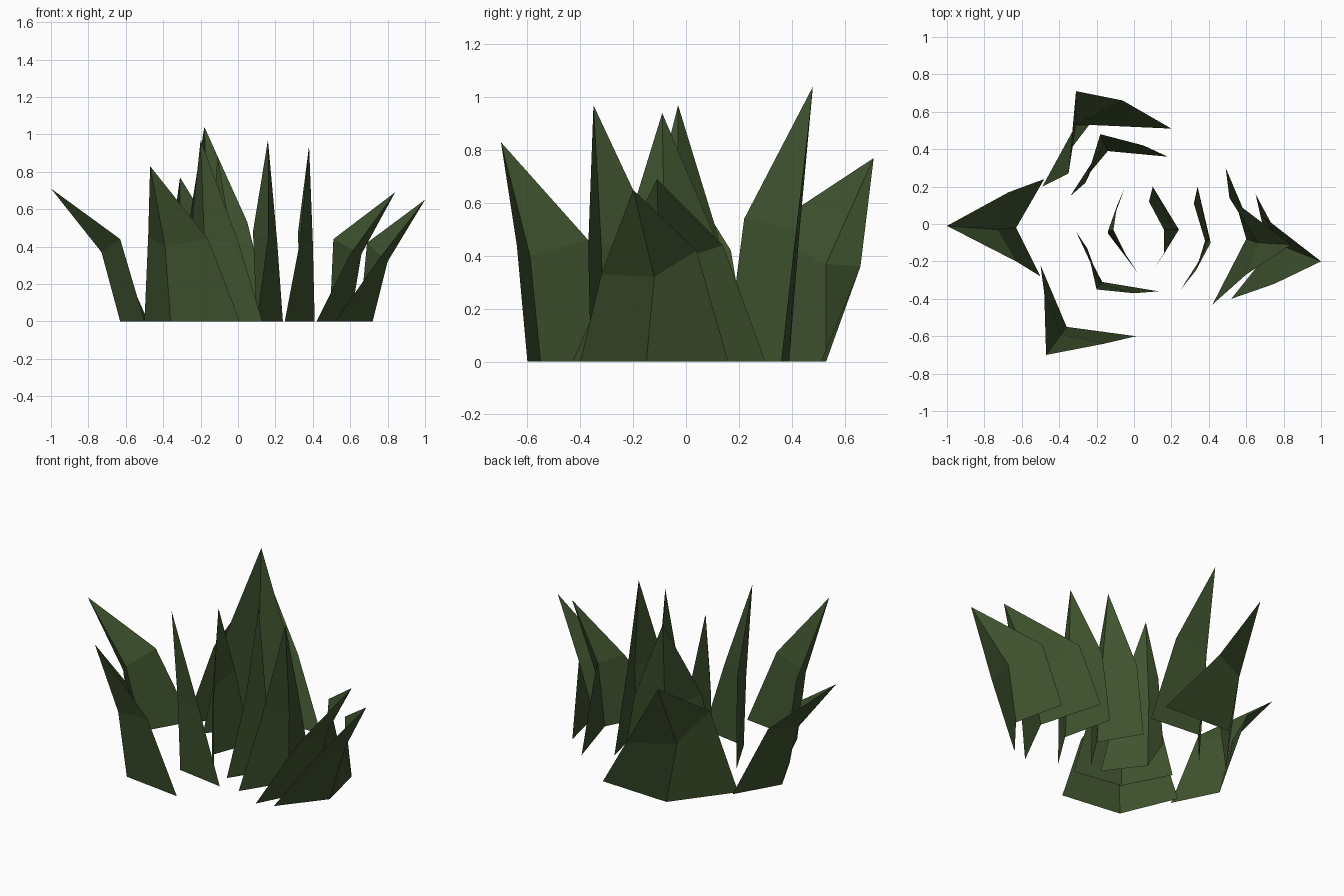
import bpy
import bmesh
from mathutils import Vector

cube = bpy.data.objects.get("Cube")
if cube:
    bpy.data.objects.remove(cube, do_unlink=True)

# One flat dark green for all blades
LEAF_GREEN = (.05, .086, .028, 1)
leaf_material = bpy.data.materials.new("dark_leaf_green")
leaf_material.use_nodes = True
leaf_material.diffuse_color = LEAF_GREEN
shader = leaf_material.node_tree.nodes["Principled BSDF"]
shader.inputs["Base Color"].default_value = LEAF_GREEN
shader.inputs["Roughness"].default_value = .9


def make_blade(name, foot, waist, tip):
    """Folded leaf: three ground points, three waist points and one tip."""
    bm = bmesh.new()
    lower = [bm.verts.new((x, y, 0)) for x, y in foot]
    middle = [bm.verts.new(point) for point in waist]
    top = bm.verts.new(tip)
    for i in range(2):
        bm.faces.new((lower[i], lower[i + 1], middle[i + 1], middle[i]))
        bm.faces.new((middle[i], middle[i + 1], top))

    # Turn the faces towards the outside of the fold
    bm.normal_update()
    outward = lower[1].co - (lower[0].co + lower[2].co) / 2
    if sum((face.normal for face in bm.faces), Vector()).dot(outward) < 0:
        bmesh.ops.reverse_faces(bm, faces=bm.faces[:])

    mesh = bpy.data.meshes.new(name)
    bm.to_mesh(mesh)
    bm.free()
    mesh.materials.append(leaf_material)
    blade = bpy.data.objects.new(name, mesh)
    bpy.context.collection.objects.link(blade)
    return blade


# Outer ring of broad blades
make_blade("outer_right_blade",
           foot=[(-.48, .24), (-.63, -.02), (-.5, -.28)],
           waist=[(-.67, .17, .42), (-.73, -.03, .37), (-.63, -.2, .44)],
           tip=(-1, -.01, .71))
make_blade("outer_front_blade",
           foot=[(-.5, -.22), (-.36, -.55), (.01, -.6)],
           waist=[(-.48, -.37, .46), (-.39, -.59, .4), (-.16, -.64, .44)],
           tip=(-.47, -.7, .83))
make_blade("outer_back_blade",
           foot=[(-.49, .2), (-.24, .53), (.2, .51)],
           waist=[(-.35, .27, .48), (-.31, .53, .37), (-.06, .66, .36)],
           tip=(-.31, .71, .77))
make_blade("outer_left_blade",
           foot=[(.65, .16), (.72, -.15), (.52, -.4)],
           waist=[(.69, .04, .42), (.8, -.12, .32), (.75, -.32, .33)],
           tip=(1, -.2, .65))
make_blade("second_left_blade",
           foot=[(.49, .3), (.6, -.08), (.42, -.43)],
           waist=[(.51, .14, .44), (.66, -.1, .36), (.6, -.27, .36)],
           tip=(.84, -.11, .69))

# Inner cluster of upright blades
make_blade("inner_back_blade",
           foot=[(-.34, .15), (-.14, .39), (.18, .36)],
           waist=[(-.26, .22, .54), (-.16, .43, .5), (.05, .42, .53)],
           tip=(-.18, .48, 1.04))
make_blade("inner_front_blade",
           foot=[(-.31, -.04), (-.17, -.31), (.13, -.36)],
           waist=[(-.25, -.13, .5), (-.18, -.32, .43), (0, -.37, .43)],
           tip=(-.2, -.35, .97))
make_blade("inner_right_blade",
           foot=[(-.05, .19), (-.14, -.05), (.02, -.26)],
           waist=[(-.09, .1, .47), (-.14, -.04, .4), (-.04, -.17, .47)],
           tip=(-.11, -.03, .89))
make_blade("inner_left_blade",
           foot=[(.1, .2), (.24, -.03), (.1, -.25)],
           waist=[(.08, .12, .48), (.21, -.03, .42), (.16, -.16, .45)],
           tip=(.16, -.03, .97))
make_blade("middle_left_blade",
           foot=[(.34, .2), (.41, -.1), (.25, -.35)],
           waist=[(.32, .11, .47), (.4, -.08, .42), (.33, -.25, .42)],
           tip=(.38, -.09, .94))
